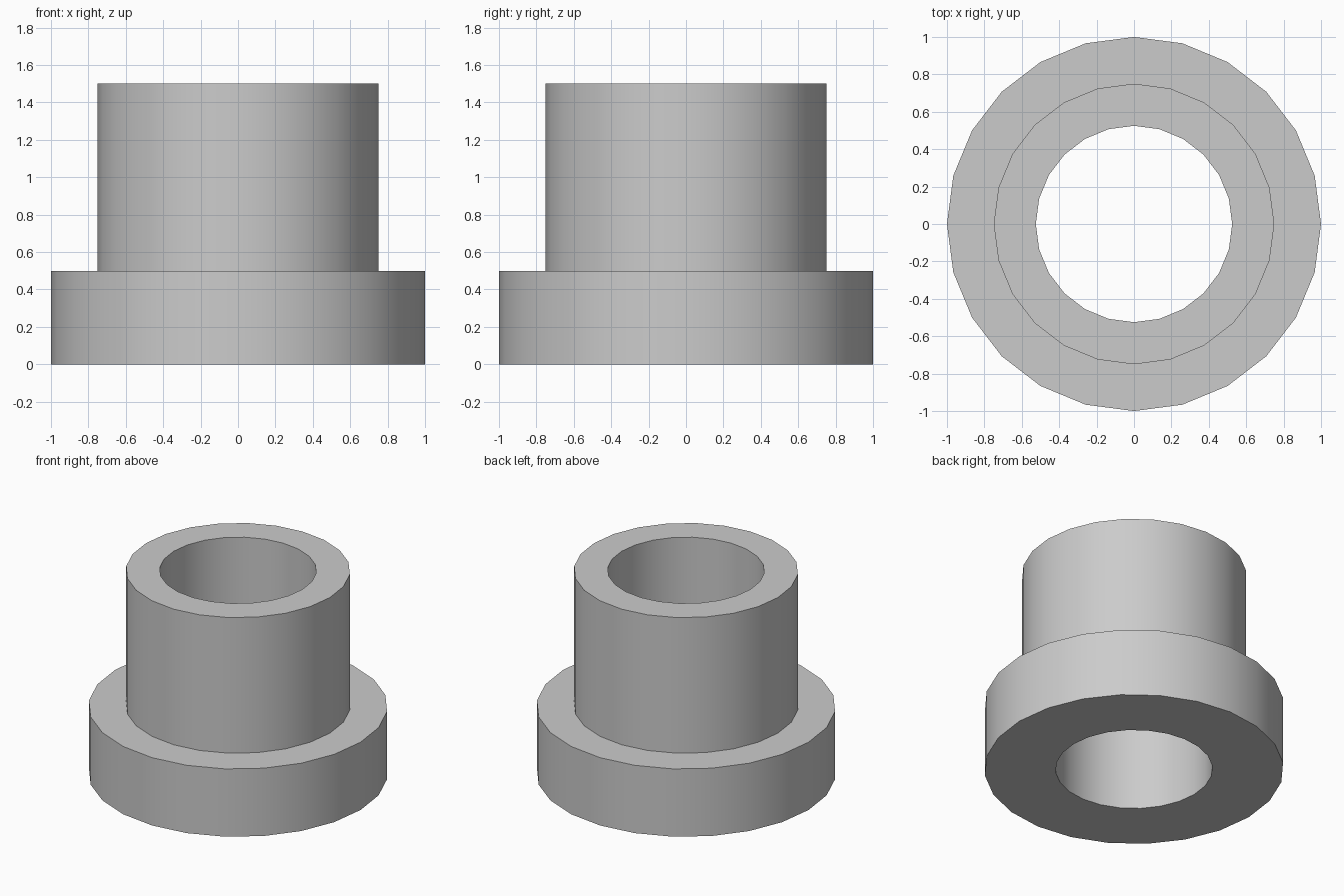
import bpy
import bmesh
import math

cube = bpy.data.objects.get("Cube")
if cube:
    bpy.data.objects.remove(cube, do_unlink=True)

SIDES = 24
FLANGE_R, SLEEVE_R, BORE_R = 1.0, 0.75, 0.525
FLANGE_H, TOTAL_H = 0.5, 1.5

# Plain grey material
grey = bpy.data.materials.new("light grey")
grey.use_nodes = True
colour = (0.6, 0.6, 0.6, 1)
grey.diffuse_color = colour
grey.node_tree.nodes["Principled BSDF"].inputs["Base Color"].default_value = colour

# Closed cross-section of the bushing, from the bottom of the bore outwards
profile = [(BORE_R, 0), (FLANGE_R, 0), (FLANGE_R, FLANGE_H),
           (SLEEVE_R, FLANGE_H), (SLEEVE_R, TOTAL_H), (BORE_R, TOTAL_H)]

# Turn the cross-section around the z axis
bm = bmesh.new()
rings = []
for i in range(SIDES):
    a = math.tau * i / SIDES
    rings.append([bm.verts.new((r * math.cos(a), r * math.sin(a), z))
                  for r, z in profile])
for i, ring in enumerate(rings):
    following = rings[(i + 1) % SIDES]
    for j in range(len(profile)):
        k = (j + 1) % len(profile)
        bm.faces.new((ring[j], following[j], following[k], ring[k]))
bmesh.ops.recalc_face_normals(bm, faces=bm.faces)

mesh = bpy.data.meshes.new("flanged_bushing")
bm.to_mesh(mesh)
bm.free()
mesh.materials.append(grey)
bushing = bpy.data.objects.new("flanged_bushing", mesh)
bpy.context.collection.objects.link(bushing)

# Smooth round walls with sharp rims
bpy.ops.object.select_all(action="DESELECT")
bushing.select_set(True)
bpy.context.view_layer.objects.active = bushing
bpy.ops.object.shade_smooth_by_angle(angle=math.radians(30))
